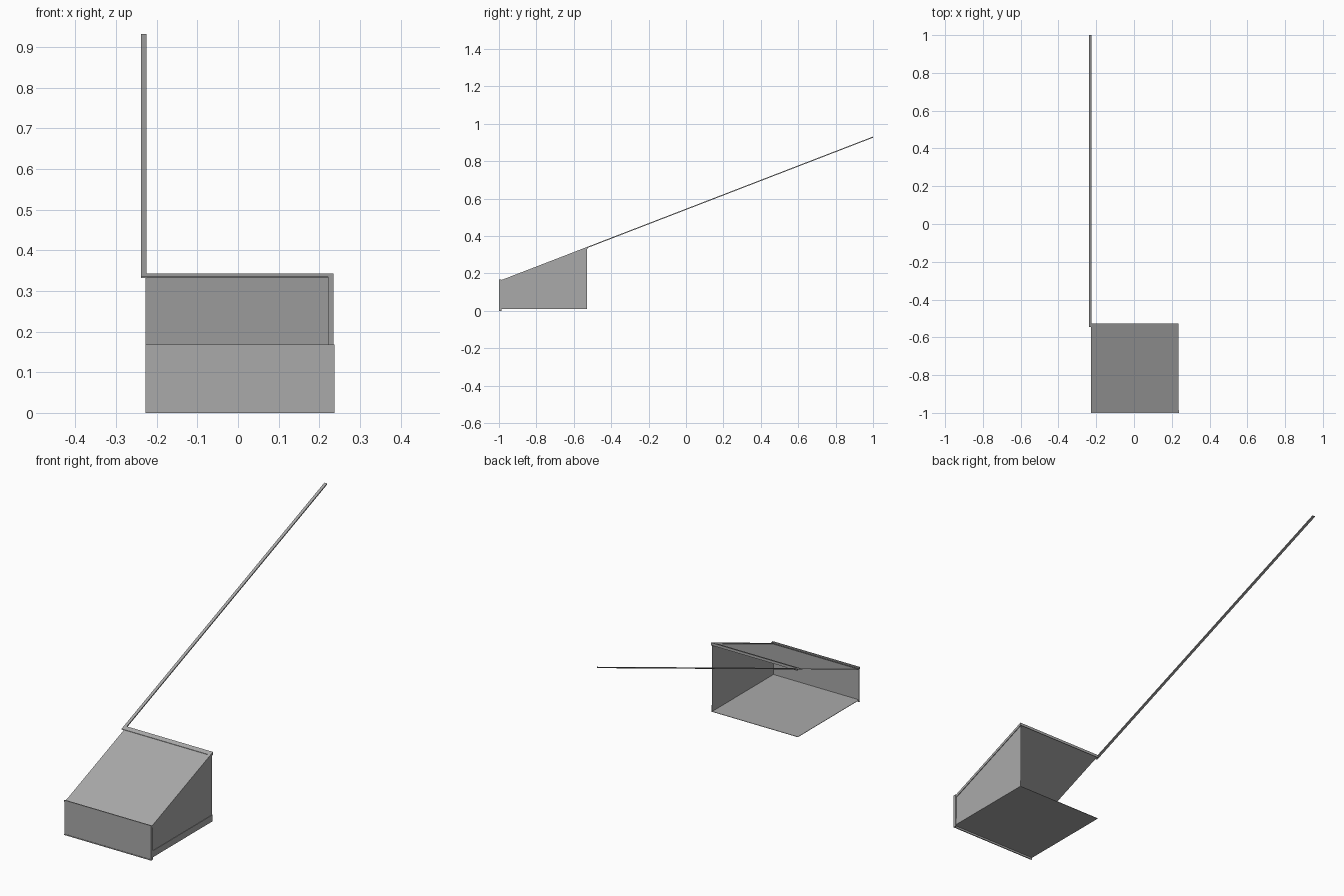
import bpy
import bmesh

cube = bpy.data.objects.get("Cube")
if cube:
    bpy.data.objects.remove(cube, do_unlink=True)

# One sheet-metal colour
metal = bpy.data.materials.new("grey_sheet_metal")
metal.use_nodes = True
GREY = (0.4, 0.4, 0.4, 1)
metal.diffuse_color = GREY
metal.node_tree.nodes["Principled BSDF"].inputs["Base Color"].default_value = GREY

SLOPE, RISE = 0.386, 0.545
LEFT, RIGHT = 0.232, -0.227
FRONT, BACK = -0.995, -0.528


def roof_z(y):
    return RISE + SLOPE * y


def prism(name, profile, x0, x1):
    """Extrude a (y, z) profile from x0 to x1."""
    bm = bmesh.new()
    face = bm.faces.new([bm.verts.new((x0, y, z)) for y, z in profile])
    out = bmesh.ops.extrude_face_region(bm, geom=[face])
    moved = [v for v in out["geom"] if isinstance(v, bmesh.types.BMVert)]
    bmesh.ops.translate(bm, verts=moved, vec=(x1 - x0, 0, 0))
    bmesh.ops.recalc_face_normals(bm, faces=bm.faces)
    mesh = bpy.data.meshes.new(name)
    bm.to_mesh(mesh)
    bm.free()
    mesh.materials.append(metal)
    obj = bpy.data.objects.new(name, mesh)
    bpy.context.collection.objects.link(obj)
    return obj


def block(name, x0, x1, y0, y1, z0, z1):
    return prism(name, [(y0, z0), (y1, z0), (y1, z1), (y0, z1)], x0, x1)


def sloped(name, x0, x1, y0, y1, top, thick):
    """Strip lying in the roof pitch, with its top offset from the roof plane."""
    a, b = roof_z(y0) + top, roof_z(y1) + top
    return prism(name, [(y0, a - thick), (y1, b - thick), (y1, b), (y0, a)], x0, x1)


# Main sheets, open at the back and the right
block("floor", RIGHT, LEFT, FRONT, BACK, 0.009, 0.011)
block("front_wall", RIGHT, LEFT, FRONT - 0.003, FRONT, 0.004, 0.166)
prism("side_wall", [(FRONT, 0.009), (BACK, 0.009), (BACK, roof_z(BACK) - 0.003),
                    (FRONT, roof_z(FRONT) - 0.003)], LEFT - 0.002, LEFT)
sloped("roof", RIGHT, LEFT, FRONT, BACK, -0.002, 0.002)

# Base trims
block("front_base_trim", RIGHT, 0.236, -1.0, FRONT, 0, 0.004)
block("side_base_trim", LEFT, LEFT + 0.002, FRONT, BACK, 0.009, 0.04)

# Front corner trim and front eave trim
block("corner_trim_side", LEFT, 0.237, -1.0, -0.986, 0, 0.167)
block("eave_trim_front", RIGHT, 0.237, -1.0, FRONT, 0.158, 0.168)
sloped("eave_trim_top", RIGHT, LEFT, FRONT, -0.982, 0.001, 0.002)

# Verge trim: top flange and side flange
sloped("verge_trim_top", 0.221, 0.235, FRONT, BACK, 0.001, 0.002)
sloped("verge_trim_side", LEFT, 0.235, FRONT, BACK, 0.001, 0.014)

# Ridge trim along the high edge
sloped("ridge_trim_top", -0.239, 0.235, -0.546, -0.526, 0.001, 0.002)
block("ridge_trim_back", RIGHT, 0.235, BACK, -0.526, 0.33, roof_z(BACK))

# Long loose edge strip carrying on up the roof pitch
sloped("long_edge_strip", -0.239, -0.225, -0.546, 1.0, 0.001, 0.003)
sloped("long_edge_strip_lip", -0.227, -0.225, -0.546, 1.0, 0.0, 0.005)
